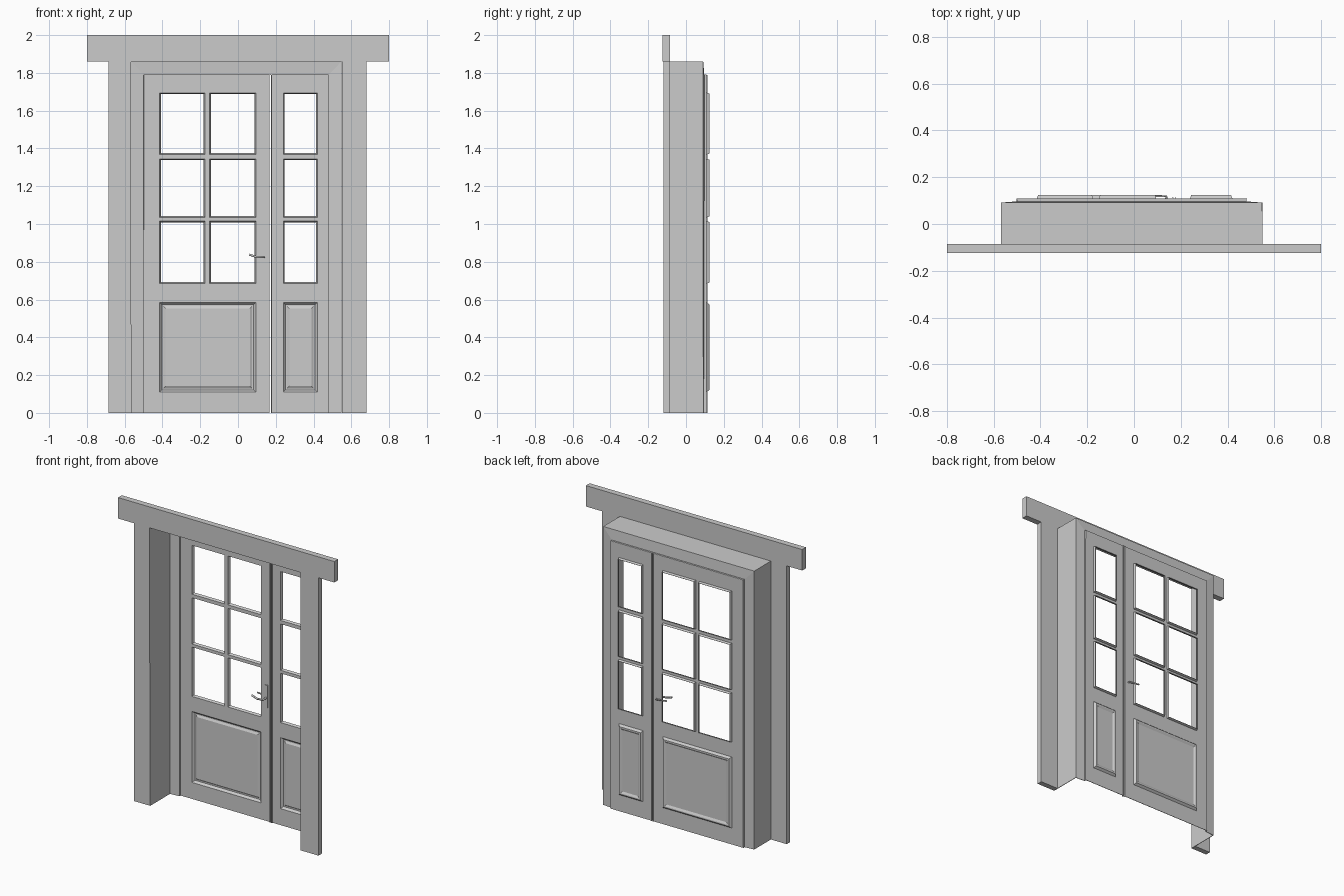
import bpy, bmesh
from mathutils import Vector

if "Cube" in bpy.data.objects:
    bpy.data.objects.remove(bpy.data.objects["Cube"], do_unlink=True)

paint = bpy.data.materials.new("light grey paint")
paint.use_nodes = True
GREY = (0.6, 0.6, 0.6, 1)
paint.diffuse_color = GREY
paint.node_tree.nodes["Principled BSDF"].inputs["Base Color"].default_value = GREY

BACK = 0.108          # plane of the door sheet
HEAD = 1.79           # top of the doors
OPEN_L, OPEN_R, OPEN_TOP = -0.567, 0.547, 1.86


def finish(name, bm, thickness=0):
    bmesh.ops.remove_doubles(bm, verts=bm.verts, dist=0.0001)
    bmesh.ops.recalc_face_normals(bm, faces=bm.faces)
    mesh = bpy.data.meshes.new(name)
    bm.to_mesh(mesh)
    bm.free()
    mesh.materials.append(paint)
    obj = bpy.data.objects.new(name, mesh)
    bpy.context.collection.objects.link(obj)
    if thickness:
        shell = obj.modifiers.new("shell", "SOLIDIFY")
        shell.thickness = thickness
        shell.offset = 0
    return obj


def box(name, x, y, z):
    bm = bmesh.new()
    bmesh.ops.create_cube(bm, size=1)
    for v in bm.verts:
        v.co = Vector([(lo + hi) / 2 + c * (hi - lo)
                       for c, (lo, hi) in zip(v.co, (x, y, z))])
    return finish(name, bm)


def rod(name, points, radius):
    curve = bpy.data.curves.new(name, "CURVE")
    curve.dimensions = "3D"
    curve.bevel_depth = radius
    curve.bevel_resolution = 1
    curve.use_fill_caps = True
    spline = curve.splines.new("POLY")
    spline.points.add(len(points) - 1)
    for p, co in zip(spline.points, points):
        p.co = (*co, 1)
    curve.materials.append(paint)
    obj = bpy.data.objects.new(name, curve)
    bpy.context.collection.objects.link(obj)


def rect(bm, x0, x1, z0, z1, y):
    return [bm.verts.new((x, y, z)) for x, z in ((x0, z0), (x1, z0), (x1, z1), (x0, z1))]


def door_sheet(name, xs, zs, pane_cols, panel_cols):
    """Grid of cells: panes become open funnels, the low panel a shallow tray."""
    bm = bmesh.new()
    for i, (x0, x1) in enumerate(zip(xs, xs[1:])):
        for j, (z0, z1) in enumerate(zip(zs, zs[1:])):
            pane = i in pane_cols and j in (3, 5, 7)
            if pane:
                rim = rect(bm, x0, x1, z0, z1, BACK)
                d = 0.006
                lip = rect(bm, x0 + d, x1 - d, z0 + d, z1 - d, 0.124)
                for k in range(4):
                    n = (k + 1) % 4
                    bm.faces.new((rim[k], rim[n], lip[n], lip[k]))
            elif not (i in panel_cols and j == 1):
                bm.faces.new(rect(bm, x0, x1, z0, z1, BACK))
    # moulded steps of the low panel
    x0, x1, z0, z1 = xs[panel_cols[0]], xs[panel_cols[-1] + 1], zs[1], zs[2]
    loops = [rect(bm, x0 + d, x1 - d, z0 + d, z1 - d, y)
             for d, y in ((0, BACK), (0.012, 0.122), (0.02, 0.122), (0.032, 0.115))]
    for a, b in zip(loops, loops[1:]):
        for k in range(4):
            n = (k + 1) % 4
            bm.faces.new((a[k], a[n], b[n], b[k]))
    bm.faces.new(loops[-1])
    return finish(name, bm, 0.003)


# front trim
box("lintel", (-0.8, 0.8), (-0.125, -0.085), (1.86, 2.0))
box("right_post", (-0.685, -0.57), (-0.12, -0.085), (0, 1.86))
box("left_post", (0.55, 0.68), (-0.12, -0.085), (0, 1.86))

# reveal and stepped back frame, lofted through arch-shaped sections
sections = [(OPEN_L, OPEN_R, OPEN_TOP, -0.12), (OPEN_L, OPEN_R, OPEN_TOP, 0.09),
            (-0.5, 0.48, HEAD, 0.095), (-0.5, 0.48, HEAD, BACK)]
bm = bmesh.new()
arches = [[bm.verts.new(c) for c in ((l, y, 0), (l, y, t), (r, y, t), (r, y, 0))]
          for l, r, t, y in sections]
for a, b in zip(arches, arches[1:]):
    for k in range(3):
        bm.faces.new((a[k], a[k + 1], b[k + 1], b[k]))
finish("reveal", bm, 0.004)

# main door and side light
rows = [0, 0.11, 0.585, 0.685, 1.015, 1.035, 1.345, 1.368, 1.695, HEAD]
rows.insert(3, 0.685) if 0.685 not in rows else None
door_sheet("main_door", [-0.5, -0.415, -0.175, -0.15, 0.095, 0.168], rows, (1, 3), (1, 2, 3))
door_sheet("side_light", [0.175, 0.24, 0.42, 0.48], rows, (1,), (1,))

# closing edges beside the gap
for name, x in (("door_edge", (0.163, 0.168)), ("side_light_edge", (0.175, 0.18))):
    box(name, x, (0.098, 0.114), (0, HEAD))

# handles on both faces
box("front_handle_plate", (0.128, 0.148), (0.1, 0.108), (0.76, 0.91))
rod("front_lever", [(0.138, 0.108, 0.825), (0.138, 0.065, 0.825),
                    (0.1, 0.06, 0.825), (0.06, 0.06, 0.838)], 0.006)
rod("back_lever", [(0.138, 0.108, 0.825), (0.138, 0.119, 0.825), (0.06, 0.119, 0.835)], 0.005)
